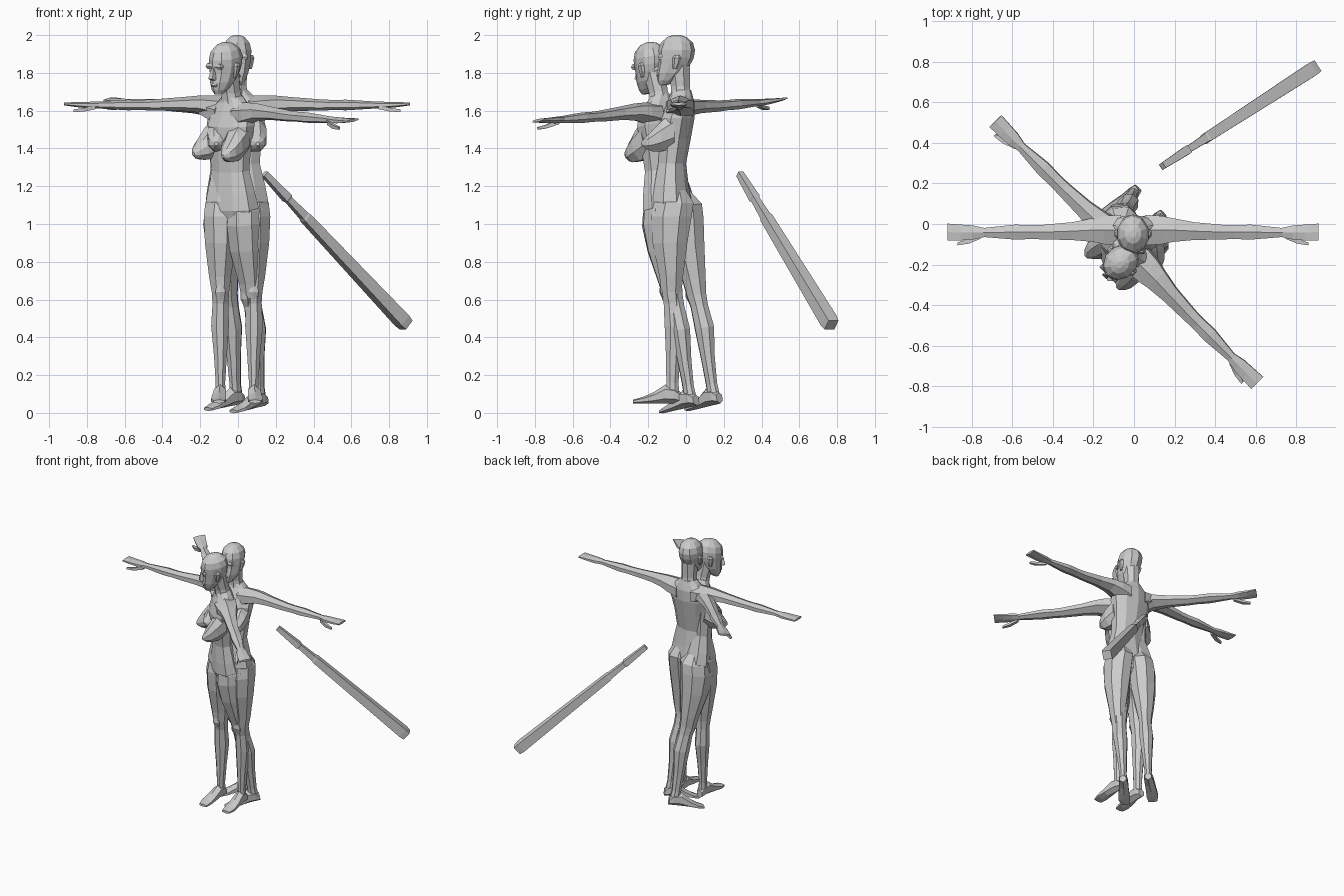
import bpy
import bmesh
from math import cos, sin, pi, radians
from mathutils import Matrix, Vector

default_cube = bpy.data.objects.get("Cube")
if default_cube:
    bpy.data.objects.remove(default_cube, do_unlink=True)


def make_material(name, value):
    material = bpy.data.materials.new(name)
    material.use_nodes = True
    colour = (value, value, value, 1)
    material.diffuse_color = colour
    material.node_tree.nodes["Principled BSDF"].inputs["Base Color"].default_value = colour
    return material


GREY = make_material("plain_grey", .6)
AXIS_ORDER = {"x": (0, 1, 2), "y": (1, 0, 2), "z": (2, 0, 1)}


def finish(name, mesh_builder, placement):
    """Turn a bmesh into a flat shaded, placed object."""
    bmesh.ops.recalc_face_normals(mesh_builder, faces=mesh_builder.faces)
    mesh = bpy.data.meshes.new(name)
    mesh_builder.to_mesh(mesh)
    mesh_builder.free()
    mesh.materials.append(GREY)
    part = bpy.data.objects.new(name, mesh)
    part.matrix_world = placement
    bpy.context.collection.objects.link(part)
    return part


def loft(name, axis, sides, rings, placement, side=1):
    """Skin rings of (position, centre a, centre b, half a, half b) along an axis."""
    order = AXIS_ORDER[axis]
    angles = [2 * pi * (step + .5) / sides for step in range(sides)]
    widest = max(cos(angle) for angle in angles)
    deepest = max(sin(angle) for angle in angles)
    builder = bmesh.new()
    loops = []
    for along, centre_a, centre_b, half_a, half_b in rings:
        loop = []
        for angle in angles:
            point = Vector()
            point[order[0]] = along
            point[order[1]] = centre_a + half_a * cos(angle) / widest
            point[order[2]] = centre_b + half_b * sin(angle) / deepest
            point.x *= side
            loop.append(builder.verts.new(point))
        loops.append(loop)
    for lower, upper in zip(loops, loops[1:]):
        for step in range(sides):
            following = (step + 1) % sides
            builder.faces.new((lower[step], lower[following], upper[following], upper[step]))
    builder.faces.new(loops[0])
    builder.faces.new(loops[-1])
    return finish(name, builder, placement)


def torso_and_head(label, place):
    loft(label + "_torso", "z", 10, [
        (.99, 0, -.09, .06, .05),
        (1.04, 0, -.085, .14, .1),
        (1.12, 0, -.085, .165, .115),
        (1.2, 0, -.085, .15, .1),
        (1.32, 0, -.08, .12, .08),
        (1.45, 0, -.065, .13, .09),
        (1.56, 0, -.05, .15, .095),
        (1.64, 0, -.03, .14, .075),
        (1.68, 0, -.025, .085, .06),
        (1.71, 0, -.025, .055, .052),
    ], place)
    loft(label + "_neck", "z", 8, [
        (1.66, 0, -.025, .062, .055),
        (1.73, 0, -.03, .05, .05),
        (1.84, 0, -.04, .055, .06),
    ], place)
    # Skull tapering down to the jaw and chin
    loft(label + "_head", "z", 10, [
        (1.735, 0, -.12, .022, .025),
        (1.76, 0, -.105, .042, .05),
        (1.8, 0, -.08, .06, .078),
        (1.85, 0, -.062, .07, .088),
        (1.88, 0, -.055, .074, .096),
        (1.92, 0, -.05, .076, .098),
        (1.96, 0, -.048, .066, .085),
        (1.99, 0, -.048, .04, .05),
        (2, 0, -.048, .015, .02),
    ], place)
    loft(label + "_nose", "z", 4, [
        (1.815, 0, -.15, .016, .012),
        (1.825, 0, -.155, .016, .02),
        (1.875, 0, -.145, .008, .01),
    ], place)
    loft(label + "_lips", "z", 6, [
        (1.776, 0, -.145, .015, .008),
        (1.786, 0, -.15, .022, .011),
        (1.797, 0, -.148, .015, .008),
    ], place)


def paired_parts(label, place, side, word):
    prefix = label + "_" + word
    loft(prefix + "_ear", "z", 6, [
        (1.82, .07, -.06, .008, .01),
        (1.85, .076, -.052, .01, .02),
        (1.88, .08, -.048, .012, .024),
        (1.895, .078, -.048, .006, .012),
    ], place, side)
    loft(prefix + "_brow", "z", 4, [
        (1.87, .032, -.135, .02, .006),
        (1.885, .032, -.136, .024, .012),
        (1.9, .03, -.135, .02, .006),
    ], place, side)
    # Drooping chest form
    loft(prefix + "_breast", "y", 8, [
        (-.06, .08, 1.5, .065, .1),
        (-.13, .092, 1.465, .065, .08),
        (-.18, .102, 1.44, .052, .055),
        (-.21, .108, 1.43, .034, .034),
        (-.235, .11, 1.425, .01, .01),
    ], place, side)
    # Arm and flat hand held straight out
    loft(prefix + "_arm", "x", 6, [
        (.06, -.03, 1.61, .075, .07),
        (.14, -.03, 1.625, .07, .056),
        (.2, -.03, 1.635, .058, .045),
        (.3, -.035, 1.635, .044, .036),
        (.44, -.04, 1.63, .036, .03),
        (.5, -.04, 1.63, .034, .027),
        (.58, -.04, 1.63, .037, .028),
        (.74, -.042, 1.63, .022, .018),
    ], place, side)
    loft(prefix + "_hand", "x", 6, [
        (.73, -.042, 1.63, .022, .018),
        (.79, -.042, 1.63, .035, .017),
        (.85, -.042, 1.632, .039, .013),
        (.915, -.04, 1.636, .042, .008),
    ], place, side)
    loft(prefix + "_thumb", "x", 4, [
        (.75, -.06, 1.62, .012, .012),
        (.81, -.085, 1.605, .012, .01),
        (.865, -.098, 1.6, .007, .007),
    ], place, side)
    # Leg from buttock to ankle
    loft(prefix + "_leg", "z", 8, [
        (1.18, .07, -.06, .06, .06),
        (1.11, .083, -.065, .085, .105),
        (1.04, .088, -.078, .088, .108),
        (.9, .088, -.085, .082, .092),
        (.72, .09, -.078, .058, .062),
        (.64, .088, -.078, .046, .055),
        (.58, .088, -.07, .042, .048),
        (.46, .09, -.06, .047, .053),
        (.3, .088, -.068, .034, .038),
        (.16, .088, -.072, .025, .032),
        (.08, .088, -.07, .028, .036),
    ], place, side)
    loft(prefix + "_kneecap", "z", 6, [
        (.59, .088, -.112, .018, .008),
        (.64, .088, -.127, .026, .014),
        (.69, .088, -.128, .018, .008),
    ], place, side)
    loft(prefix + "_foot", "y", 6, [
        (-.03, .088, .08, .022, .03),
        (-.06, .088, .095, .03, .045),
        (-.11, .09, .1, .032, .05),
        (-.17, .095, .08, .036, .03),
        (-.23, .098, .067, .04, .017),
        (-.28, .096, .06, .03, .01),
    ], place, side)


def figure(label, place):
    torso_and_head(label, place)
    for side, word in ((1, "left"), (-1, "right")):
        paired_parts(label, place, side, word)


# Two overlapping figures, the second turned and leaning forward
figure("upright_figure", Matrix.Translation((-.005, 0, 0)))
pivot = Vector((0, -.03, 1.63))
turn = Matrix.Rotation(radians(-45), 4, "Z")
roll = Matrix.Rotation(radians(3.5), 4, "Y")
pitch = Matrix.Rotation(radians(9.4), 4, "X")
leaning = Matrix.Translation((-.03, -.13, 1.6)) @ turn @ roll @ pitch @ Matrix.Translation(-pivot)
figure("leaning_figure", leaning)

# Square wooden bat with a stepped grip
start, end = Vector((.14, .285, 1.265)), Vector((.89, .77, .465))
direction = (end - start).normalized()
across = direction.cross(Vector((0, 0, 1))).normalized()
upward = across.cross(direction)
bat_frame = Matrix((direction, across, upward)).transposed().to_4x4()
bat_frame.translation = start
length = (end - start).length
loft("bat", "x", 4, [
    (length * share, 0, 0, half, half) for share, half in
    ((0, .016), (.16, .022), (.17, .017), (.28, .021), (.29, .025), (.97, .035), (1, .031))
], bat_frame)
